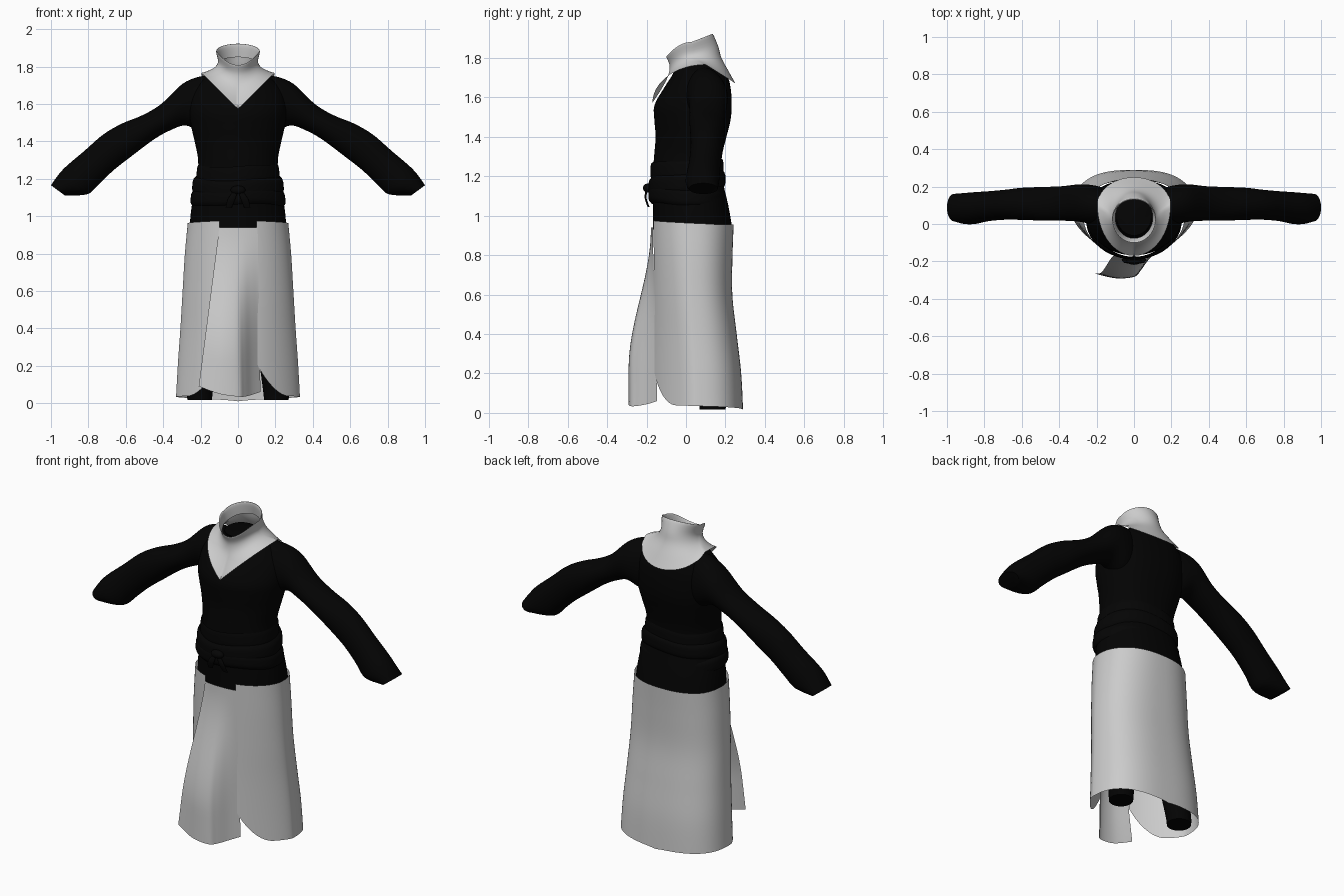
import bpy, math
from mathutils import Vector as V

if "Cube" in bpy.data.objects:
    bpy.data.objects.remove(bpy.data.objects["Cube"], do_unlink=True)


def material(name, value):
    m = bpy.data.materials.new(name)
    m.use_nodes = True
    col = (value, value, value, 1)
    m.diffuse_color = col
    bsdf = m.node_tree.nodes["Principled BSDF"]
    bsdf.inputs["Base Color"].default_value = col
    bsdf.inputs["Roughness"].default_value = 0.9
    return m


BLACK = material("black cloth", 0.001)
SASH = material("sash black", 0.0015)
GREY = material("pale grey cloth", 0.6)
SEG = 48


def spline(rows, steps=4):
    """Catmull-Rom refinement of a list of equal-length number rows."""
    rows = [tuple(r) for r in rows]
    p = [rows[0]] + rows + [rows[-1]]
    out = []
    for i in range(1, len(p) - 2):
        for s in range(steps):
            t = s / steps
            out.append([b + 0.5 * t * (c - a + t * (2*a - 5*b + 4*c - d + t * (3*(b - c) + d - a)))
                        for a, b, c, d in zip(*p[i - 1:i + 3])])
    return out + [list(rows[-1])]


def skin(name, rings, mat, closed=True, caps=()):
    """Bridge equal-length point rings; caps lists ring indices to fill."""
    n = len(rings[0])
    verts = [v for r in rings for v in r]
    faces = []
    for i in range(len(rings) - 1):
        for j in range(n if closed else n - 1):
            k = (j + 1) % n
            faces.append((i*n + j, i*n + k, i*n + n + k, i*n + n + j))
    for c in caps:
        c %= len(rings)
        ids = list(range(c*n, c*n + n))
        faces.append(ids if c else ids[::-1])
    me = bpy.data.meshes.new(name)
    me.from_pydata(verts, [], faces)
    me.materials.append(mat)
    ob = bpy.data.objects.new(name, me)
    bpy.context.collection.objects.link(ob)
    bpy.ops.object.select_all(action='DESELECT')
    ob.select_set(True)
    bpy.context.view_layer.objects.active = ob
    bpy.ops.object.shade_smooth_by_angle(angle=math.radians(50))


def oval(a, front, back):
    """Unit oval with its own squareness in front and back; angle 0 faces front."""
    s, c = math.sin(a), -math.cos(a)
    power = front if c < 0 else back
    return math.copysign(abs(s)**power, s), math.copysign(abs(c)**power, c)


def ring(centre, u, v, front=1, back=1):
    pts = [oval(2 * math.pi * j / SEG, front, back) for j in range(SEG)]
    return [V(centre) + V(u) * s + V(v) * c for s, c in pts]


def flat_ring(z, hw, yf, yb):
    return ring((0, (yf + yb) / 2, z), (hw, 0, 0), (0, (yb - yf) / 2, 0), 1.05, .85)


# Torso: height, half width, front y, back y
torso = [(0.93, .26, -.168, .236), (1.05, .248, -.167, .215), (1.2, .22, -.168, .182),
         (1.3, .213, -.162, .182), (1.4, .232, -.154, .205), (1.48, .25, -.16, .225),
         (1.56, .26, -.16, .232), (1.65, .248, -.11, .226), (1.72, .2, -.066, .205),
         (1.77, .12, -.05, .155), (1.797, .092, -.062, .128)]
skin("torso", [flat_ring(*r) for r in spline(torso)], BLACK, caps=(0, -1))

# Sleeves: top x, z, bottom x, z, centre y, half depth
sleeve = [(.12, 1.755, .14, 1.44, .09, .09), (.21, 1.745, .2, 1.45, .1, .105),
          (.3, 1.705, .28, 1.485, .112, .1), (.41, 1.6, .36, 1.46, .11, .092),
          (.51, 1.54, .45, 1.41, .108, .09), (.62, 1.495, .57, 1.32, .108, .086),
          (.72, 1.437, .66, 1.25, .103, .08), (.82, 1.35, .74, 1.175, .095, .08),
          (.92, 1.265, .79, 1.125, .085, .085), (.965, 1.215, .84, 1.112, .083, .083),
          (1.0, 1.165, .925, 1.11, .088, .073)]
for side, label in ((1, "left"), (-1, "right")):
    rings = []
    for tx, tz, bx, bz, y, d in spline(sleeve):
        rings.append(ring((side * (tx + bx) / 2, y, (tz + bz) / 2), (0, d, 0),
                          (side * (tx - bx) / 2, 0, (tz - bz) / 2)))
    skin(label + "_sleeve", rings, BLACK, caps=(0, -1))


# Collar: each ring blends front, side and back heights
def collar_ring(hw, yf, ym, yb, zf, zs, zb, vee):
    pts = []
    for j in range(SEG * 2):
        a = math.pi * j / SEG
        s, c = math.sin(a), math.cos(a)
        if c > 0:
            w = abs(s) * vee + (1 - c * c) * (1 - vee)
            pts.append((hw * s, ym + (yf - ym) * c, zf + (zs - zf) * w))
        else:
            pts.append((hw * s, ym - (yb - ym) * c, zs - (zb - zs) * c))
    return pts


collar = [(.196, -.17, .1, .25, 1.573, 1.766, 1.672, 1),
          (.165, -.126, .08, .215, 1.64, 1.775, 1.735, .8),
          (.125, -.092, .05, .18, 1.705, 1.795, 1.8, .4),
          (.107, -.083, .035, .163, 1.76, 1.825, 1.86, .1),
          (.117, -.1, .03, .138, 1.805, 1.878, 1.918, 0),
          (.11, -.092, .03, .13, 1.8, 1.872, 1.91, 0),
          (.1, -.076, .035, .14, 1.77, 1.82, 1.85, 0)]
skin("collar", [collar_ring(*r) for r in spline(collar)], GREY)

# Sash: three overlapping padded wraps dipping toward the front
wraps = [("upper_sash", 1.235, .04, .217, .004, .01),
         ("middle_sash", 1.165, .045, .23, .014, .02),
         ("lower_sash", 1.095, .042, .238, .015, -.012)]
for name, z, h, hw, puff, dip in wraps:
    rings = []
    for k in range(9):
        t = -1 + k / 4
        p = puff * (1 - t**4)
        pts = flat_ring(z + h * t, hw + p - .004 * t, -.176 - p, .186 + p)
        rings.append([v + V((0, 0, dip * v.y / .2 + .006 * math.sin(v.x * 14))) for v in pts])
    skin(name, rings, SASH)

# Knot and short hanging ends
knot = [(-.04, .003), (-.028, .017), (0, .023), (.028, .017), (.04, .003)]
skin("sash_knot", [ring((x, -.195, 1.14), (0, r, 0), (0, 0, r)) for x, r in spline(knot)],
     SASH, caps=(0, -1))
for side, label in ((1, "left"), (-1, "right")):
    end = [(side * .015, -.2, 1.13, .012), (side * .035, -.205, 1.09, .02),
           (side * .05, -.19, 1.045, .016)]
    skin(label + "_sash_end", [ring((x, y, z), (w, 0, 0), (0, .005, 0))
                               for x, y, z, w in spline(end)], SASH, caps=(0, -1))

# Skirt: open sheet round the back; height, half width, front y, back y, front and back shape
skirt = spline([(0, .333, -.192, .29, 1.35, .75), (.2, .322, -.19, .28, 1.33, .76),
                (.4, .308, -.186, .257, 1.28, .78), (.6, .296, -.183, .235, 1.2, .8),
                (.8, .284, -.181, .236, 1.1, .83), (.98, .267, -.182, .243, 1.03, .85)], 8)


def skirt_size(z):
    for a, b in zip(skirt, skirt[1:]):
        if z <= b[0]:
            t = (z - a[0]) / (b[0] - a[0])
            return [p + (q - p) * t for p, q in zip(a, b)][1:]


COLS, ROWS = 96, 28
sheet = []
for i in range(ROWS + 1):
    row = []
    for j in range(COLS + 1):
        u = j / COLS
        near = min(u, 1 - u) * 2
        hem = .01 + .032 * (1 - near)**.5 + .17 * max(0, 1 - near * 4.5)**2
        top = .955 + .02 * max(0, 1 - near * 1.5)
        z = top + (hem - top) * i / ROWS
        hw, yf, yb, front, back = skirt_size(z)
        edge = math.asin((.1 / hw)**(1 / front))
        s, c = oval(edge + (2 * math.pi - 2 * edge) * u, front, back)
        row.append((hw * s, (yf + yb) / 2 + (yb - yf) / 2 * c, z))
    sheet.append(row)
skin("skirt", sheet, GREY, closed=False)

# Front flap: hangs forward and folds back along its left edge
hem = spline([(-.21, -.265, .09), (-.1, -.29, .05), (0, -.283, .035), (.035, -.25, .035),
              (.075, -.195, .045), (.12, -.148, .06)], 5)
flap = []
for i in range(25):
    t = i / 24
    e = min(1, t * 1.25)
    e = e * e * (3 - 2 * e)
    row = []
    for j, (x, y, z) in enumerate(hem):
        u = j / (len(hem) - 1)
        x0, y0, z0 = -.1 + .205 * u, -.178 + .01 * (2*u - 1)**2, .94
        row.append((x0 + (x - x0) * t, y0 + (y - y0) * e, z0 + (z - z0) * t))
    flap.append(row)
skin("front_flap", flap, GREY, closed=False)

# Trouser legs
for side, label in ((1, "left"), (-1, "right")):
    leg = [(.94, .12, .04, .1), (.5, .16, .08, .085), (.1, .2, .13, .07), (.018, .205, .135, .066)]
    skin(label + "_leg", [ring((side * x, y, z), (r, 0, 0), (0, r, 0))
                          for z, x, y, r in spline(leg)], BLACK, caps=(0, -1))
